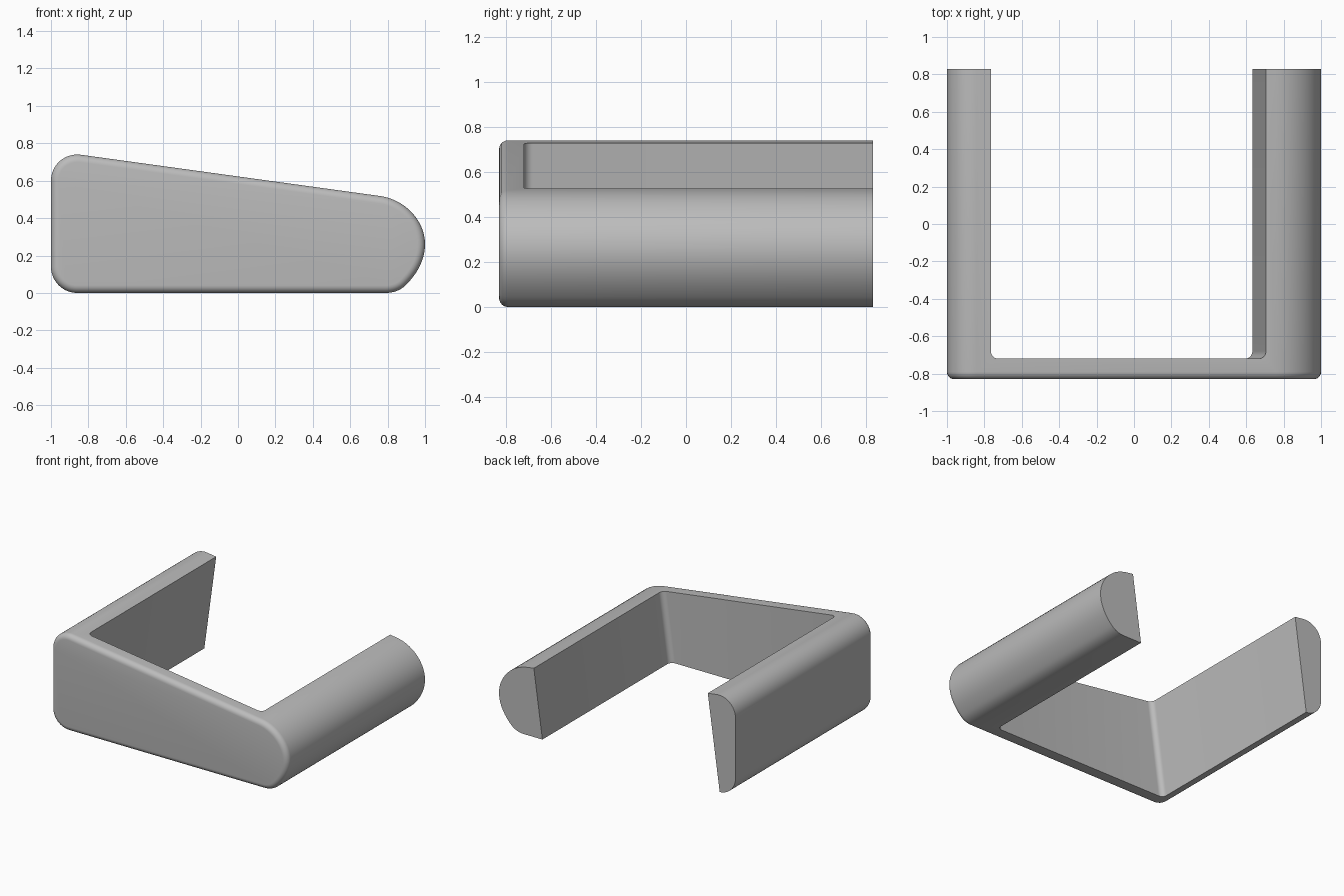
import bpy, bmesh, math
from mathutils import Vector

if "Cube" in bpy.data.objects:
    bpy.data.objects.remove(bpy.data.objects["Cube"], do_unlink=True)

LENGTH = 0.83      # half depth
LEAN = 0.138       # inner walls stand square to the sloping top


def bezier(a, b, c, d, n=14):
    a, b, c, d = map(Vector, (a, b, c, d))
    ts = [i / n for i in range(n + 1)]
    return [a*(1-t)**3 + b*3*t*(1-t)**2 + c*3*t*t*(1-t) + d*t**3 for t in ts]


def arc(cx, cy, r, start, end, n=12):
    angles = [math.radians(start + (end - start) * i / n) for i in range(n + 1)]
    return [Vector((cx + r * math.cos(a), cy + r * math.sin(a))) for a in angles]


def prism(name, bottom, top):
    """Closed prism between two matching loops of 3D points."""
    bm = bmesh.new()
    lo = [bm.verts.new(p) for p in bottom]
    hi = [bm.verts.new(p) for p in top]
    first = bm.faces.new(lo)
    bm.faces.new(hi)
    for i in range(len(lo)):
        j = (i + 1) % len(lo)
        bm.faces.new((lo[i], lo[j], hi[j], hi[i]))
    bmesh.ops.recalc_face_normals(bm, faces=bm.faces)
    return bm, first


def make_object(name, bm):
    mesh = bpy.data.meshes.new(name)
    bm.to_mesh(mesh)
    bm.free()
    obj = bpy.data.objects.new(name, mesh)
    bpy.context.collection.objects.link(obj)
    return obj


# Side outline in x, z: rounded tall end, sloping top, blunt low end
outline = arc(-0.86, 0.14, 0.14, 270, 180)
outline += arc(-0.86, 0.6, 0.14, 180, 82)
outline += bezier((0.76, 0.518), (0.89, 0.5), (1, 0.39), (1, 0.26))
outline += bezier((1, 0.26), (1, 0.17), (0.95, 0.095), (0.9, 0.045))[1:]
outline += bezier((0.9, 0.045), (0.87, 0.013), (0.83, 0), (0.79, 0), 8)[1:]

# Solid bracket with a rounded front rim
bm, front = prism("bracket", [(p.x, -LENGTH, p.y) for p in outline],
                  [(p.x, LENGTH, p.y) for p in outline])
bmesh.ops.bevel(bm, geom=list(front.edges), offset=0.04, segments=6,
                profile=0.5, affect='EDGES')
bracket = make_object("bracket", bm)

# Leaning opening, open at the back with rounded inner corners
R, LEFT, RIGHT, WALL = 0.04, -0.866, 0.633, -0.72
plan = [Vector((LEFT, 1.0))] + arc(LEFT + R, WALL + R, R, 180, 270, 8)
plan += arc(RIGHT - R, WALL + R, R, 270, 360, 8) + [Vector((RIGHT, 1.0))]
bm, _ = prism("opening_cutter", *[[(p.x + LEAN * z, p.y, z) for p in plan]
                                  for z in (-0.2, 1.0)])
cutter = make_object("opening_cutter", bm)
cutter.hide_render = True

cut = bracket.modifiers.new("opening", 'BOOLEAN')
cut.operation = 'DIFFERENCE'
cut.solver = 'EXACT'
cut.object = cutter
bpy.ops.object.select_all(action='DESELECT')
bracket.select_set(True)
bpy.context.view_layer.objects.active = bracket
bpy.ops.object.modifier_apply(modifier=cut.name)
bpy.data.objects.remove(cutter, do_unlink=True)

# Plain grey finish
grey = bpy.data.materials.new("plain_grey")
grey.use_nodes = True
color = (0.5, 0.5, 0.5, 1)
grey.diffuse_color = color
grey.node_tree.nodes["Principled BSDF"].inputs["Base Color"].default_value = color
bracket.data.materials.clear()
bracket.data.materials.append(grey)
bpy.ops.object.shade_smooth_by_angle(angle=math.radians(30))
